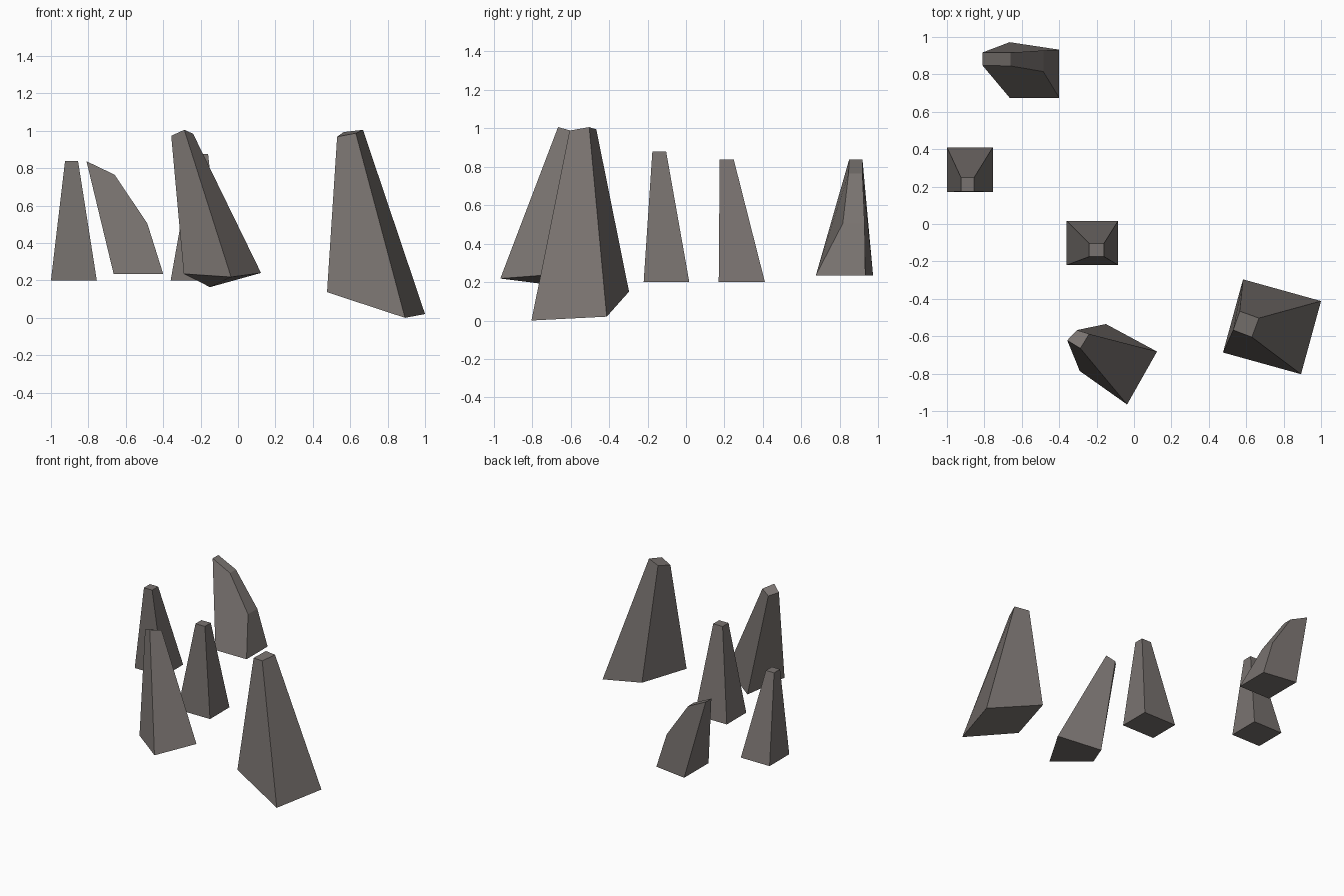
import bpy, bmesh

stone = bpy.data.materials.new("grey_brown_stone")
stone.diffuse_color = (0.19, 0.17, 0.16, 1)


def loft(name, ring_a, ring_b):
    """Solid between two matching rings of points, capped at both ends."""
    bm = bmesh.new()
    a = [bm.verts.new(p) for p in ring_a]
    b = [bm.verts.new(p) for p in ring_b]
    bm.faces.new(a)
    bm.faces.new(b[::-1])
    n = len(a)
    for i in range(n):
        j = (i + 1) % n
        bm.faces.new((a[j], a[i], b[i], b[j]))
    bmesh.ops.recalc_face_normals(bm, faces=bm.faces)
    me = bpy.data.meshes.new(name)
    bm.to_mesh(me)
    bm.free()
    me.materials.append(stone)
    ob = bpy.data.objects.new(name, me)
    bpy.context.collection.objects.link(ob)
    return ob


def rect(x0, x1, y0, y1, z):
    return [(x0, y0, z), (x1, y0, z), (x1, y1, z), (x0, y1, z)]


# Two upright tapered spikes
loft("left_spike", rect(-1.0, -0.755, 0.17, 0.41, 0.2),
     rect(-0.925, -0.855, 0.175, 0.248, 0.837))
loft("middle_spike", rect(-0.36, -0.085, -0.22, 0.017, 0.2),
     rect(-0.24, -0.16, -0.175, -0.103, 0.877))

# Tilted front spike
loft("front_spike",
     [(-0.15, -0.535, 0.164), (0.123, -0.682, 0.24),
      (-0.037, -0.965, 0.218), (-0.29, -0.786, 0.235)],
     [(-0.305, -0.567, 0.952), (-0.24, -0.588, 0.984),
      (-0.287, -0.665, 1.005), (-0.357, -0.622, 0.973)])

# Large tilted right spike
loft("right_spike",
     [(0.583, -0.296, 0.15), (1.0, -0.412, 0.02),
      (0.893, -0.803, 0.0), (0.476, -0.687, 0.137)],
     [(0.565, -0.466, 0.993), (0.668, -0.503, 1.005),
      (0.63, -0.605, 0.987), (0.53, -0.567, 0.968)])

# Curved back spike: side profile as x, z, front y, back y
profile = [(-0.665, 0.235, 0.675, 0.972), (-0.40, 0.235, 0.675, 0.932),
           (-0.485, 0.505, 0.815, 0.928), (-0.66, 0.765, 0.845, 0.917),
           (-0.81, 0.837, 0.848, 0.917)]
loft("curved_back_spike", [(x, f, z) for x, z, f, b in profile],
     [(x, b, z) for x, z, f, b in profile])
